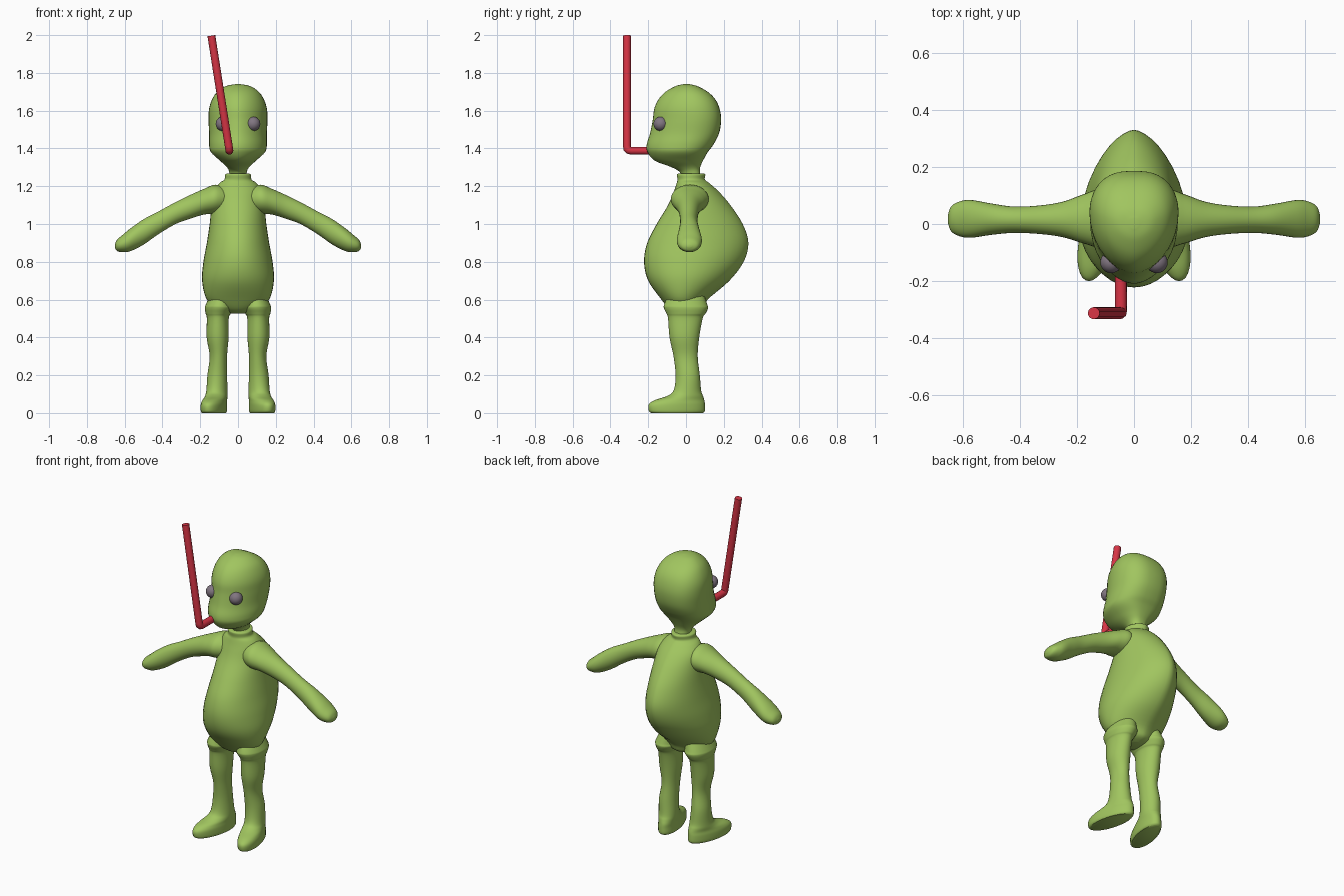
import bpy, bmesh, math


def material(name, rgb):
    m = bpy.data.materials.new(name)
    m.diffuse_color = (*rgb, 1)
    return m


GREEN = material("green skin", (0.355, 0.56, 0.115))
RED = material("red straw", (0.68, 0.035, 0.06))
GREY = material("grey eye", (0.22, 0.18, 0.22))


def smooth(ob, angle=50):
    bpy.ops.object.select_all(action='DESELECT')
    ob.select_set(True)
    bpy.context.view_layer.objects.active = ob
    bpy.ops.object.shade_smooth_by_angle(angle=math.radians(angle))


def spline(rows, steps=5):
    """Catmull-Rom interpolation between section rows."""
    out = []
    for i in range(len(rows) - 1):
        a, b = rows[max(i - 1, 0)], rows[i]
        c, d = rows[i + 1], rows[min(i + 2, len(rows) - 1)]
        for s in range(steps):
            t = s / steps
            out.append([0.5 * (2 * q + (r - p) * t + (2 * p - 5 * q + 4 * r - u) * t * t
                               + (3 * q - p - 3 * r + u) * t ** 3)
                        for p, q, r, u in zip(a, b, c, d)])
    return out + [list(rows[-1])]


def skin(name, rings, mat):
    """Join rings of points into a closed, smooth mesh."""
    bm = bmesh.new()
    loops = [[bm.verts.new(p) for p in ring] for ring in rings]
    n = len(loops[0])
    for a, b in zip(loops, loops[1:]):
        for i in range(n):
            j = (i + 1) % n
            bm.faces.new((a[i], a[j], b[j], b[i]))
    bm.faces.new(loops[0])
    bm.faces.new(loops[-1])
    bmesh.ops.recalc_face_normals(bm, faces=bm.faces)
    me = bpy.data.meshes.new(name)
    bm.to_mesh(me)
    bm.free()
    me.materials.append(mat)
    ob = bpy.data.objects.new(name, me)
    bpy.context.collection.objects.link(ob)
    smooth(ob)
    return ob


def upright(name, rows, mid=0.5, front=1.0, back=1.0, side=1, n=40):
    """Loft up z; row = z, centre x, half width, front y, back y, outward shear."""
    rings = []
    for z, cx, w, y0, y1, shear in spline(rows):
        ym = y0 + mid * (y1 - y0)
        ring = []
        for i in range(n):
            a = 2 * math.pi * i / n
            s, c = math.sin(a), math.cos(a)
            power = back if c > 0 else front
            x = w * math.copysign(abs(s) ** power, s)
            y = ym + c * ((y1 - ym) if c > 0 else (ym - y0))
            ring.append((side * (cx + x - shear * y), y, z))
        rings.append(ring)
    return skin(name, rings, GREEN)


# torso: round belly in front, ridged hump behind
upright("torso", [
    (0.525, 0, 0.03, -0.04, 0.04, 0), (0.545, 0, 0.10, -0.085, 0.085, 0),
    (0.60, 0, 0.165, -0.13, 0.115, 0), (0.70, 0, 0.19, -0.20, 0.23, 0),
    (0.80, 0, 0.183, -0.222, 0.305, 0), (0.90, 0, 0.165, -0.205, 0.33, 0),
    (1.00, 0, 0.15, -0.155, 0.30, 0), (1.10, 0, 0.14, -0.095, 0.235, 0),
    (1.17, 0, 0.13, -0.065, 0.175, 0), (1.215, 0, 0.10, -0.05, 0.125, 0),
    (1.235, 0, 0.072, -0.045, 0.10, 0), (1.262, 0, 0.068, -0.048, 0.102, 0),
    (1.268, 0, 0.05, -0.035, 0.09, 0)], mid=0.45, back=1.25)

# head with neck and forward muzzle
upright("head", [
    (1.22, 0, 0.048, -0.03, 0.09, 0), (1.27, 0, 0.046, -0.03, 0.075, 0),
    (1.30, 0, 0.058, -0.075, 0.075, 0), (1.335, 0, 0.095, -0.165, 0.09, 0),
    (1.38, 0, 0.143, -0.203, 0.115, 0), (1.42, 0, 0.153, -0.208, 0.145, 0),
    (1.48, 0, 0.153, -0.19, 0.175, 0), (1.55, 0, 0.156, -0.176, 0.186, 0),
    (1.61, 0, 0.153, -0.168, 0.178, 0), (1.66, 0, 0.137, -0.145, 0.155, 0),
    (1.70, 0, 0.11, -0.108, 0.115, 0), (1.73, 0, 0.065, -0.055, 0.06, 0),
    (1.74, 0, 0.015, -0.015, 0.02, 0)], mid=0.6, front=1.15, back=0.75)

for side, label in ((-1, "right"), (1, "left")):
    # leg with trouser cuff and turned-out shoe
    upright(label + "_leg", [
        (0.0, 0.118, 0.058, -0.185, 0.09, 0.2), (0.012, 0.118, 0.063, -0.197, 0.10, 0.2),
        (0.045, 0.118, 0.063, -0.197, 0.10, 0.2), (0.068, 0.116, 0.06, -0.165, 0.097, 0.2),
        (0.09, 0.114, 0.058, -0.10, 0.09, 0.15), (0.12, 0.112, 0.056, -0.065, 0.08, 0.1),
        (0.20, 0.110, 0.052, -0.055, 0.073, 0), (0.30, 0.104, 0.046, -0.066, 0.062, 0),
        (0.40, 0.108, 0.058, -0.087, 0.070, 0), (0.50, 0.107, 0.058, -0.095, 0.088, 0),
        (0.525, 0.105, 0.066, -0.103, 0.103, 0), (0.555, 0.100, 0.076, -0.117, 0.117, 0),
        (0.575, 0.098, 0.072, -0.115, 0.112, 0), (0.64, 0.08, 0.06, -0.09, 0.09, 0)],
        side=side, n=32)

    # arm: row = x, centre z, half height, centre y, half depth
    arm = [(0.06, 1.13, 0.06, 0.02, 0.07), (0.12, 1.132, 0.076, 0.02, 0.10),
           (0.18, 1.118, 0.068, 0.018, 0.085), (0.25, 1.092, 0.063, 0.016, 0.062),
           (0.33, 1.058, 0.058, 0.015, 0.05), (0.42, 1.007, 0.06, 0.015, 0.046),
           (0.50, 0.958, 0.067, 0.017, 0.055), (0.57, 0.916, 0.06, 0.018, 0.066),
           (0.61, 0.897, 0.046, 0.018, 0.061), (0.64, 0.887, 0.03, 0.018, 0.044),
           (0.652, 0.884, 0.008, 0.018, 0.012)]
    skin(label + "_arm", [
        [(side * x, yc + hy * math.cos(t), zc + hz * math.sin(t))
         for t in (2 * math.pi * i / 32 for i in range(32))]
        for x, zc, hz, yc, hy in spline(arm)], GREEN)

    # eye
    bpy.ops.mesh.primitive_uv_sphere_add(segments=24, ring_count=16, radius=0.038,
                                         location=(side * 0.08, -0.134, 1.53))
    eye = bpy.context.object
    eye.name = label + "_eye"
    eye.data.materials.append(GREY)
    smooth(eye, 60)

# bent drinking straw
path = [(-0.046, -0.14, 1.388), (-0.046, -0.29, 1.388), (-0.046, -0.304, 1.391),
        (-0.047, -0.311, 1.398), (-0.049, -0.312, 1.412), (-0.141, -0.312, 1.997)]
curve = bpy.data.curves.new("straw", 'CURVE')
curve.dimensions = '3D'
curve.bevel_depth = 0.021
curve.bevel_resolution = 5
curve.use_fill_caps = True
line = curve.splines.new('POLY')
line.points.add(len(path) - 1)
for p, co in zip(line.points, path):
    p.co = (*co, 1)
curve.materials.append(RED)
straw = bpy.data.objects.new("straw", curve)
bpy.context.collection.objects.link(straw)
bpy.ops.object.select_all(action='DESELECT')
straw.select_set(True)
bpy.context.view_layer.objects.active = straw
bpy.ops.object.convert(target='MESH')
smooth(bpy.context.object)
